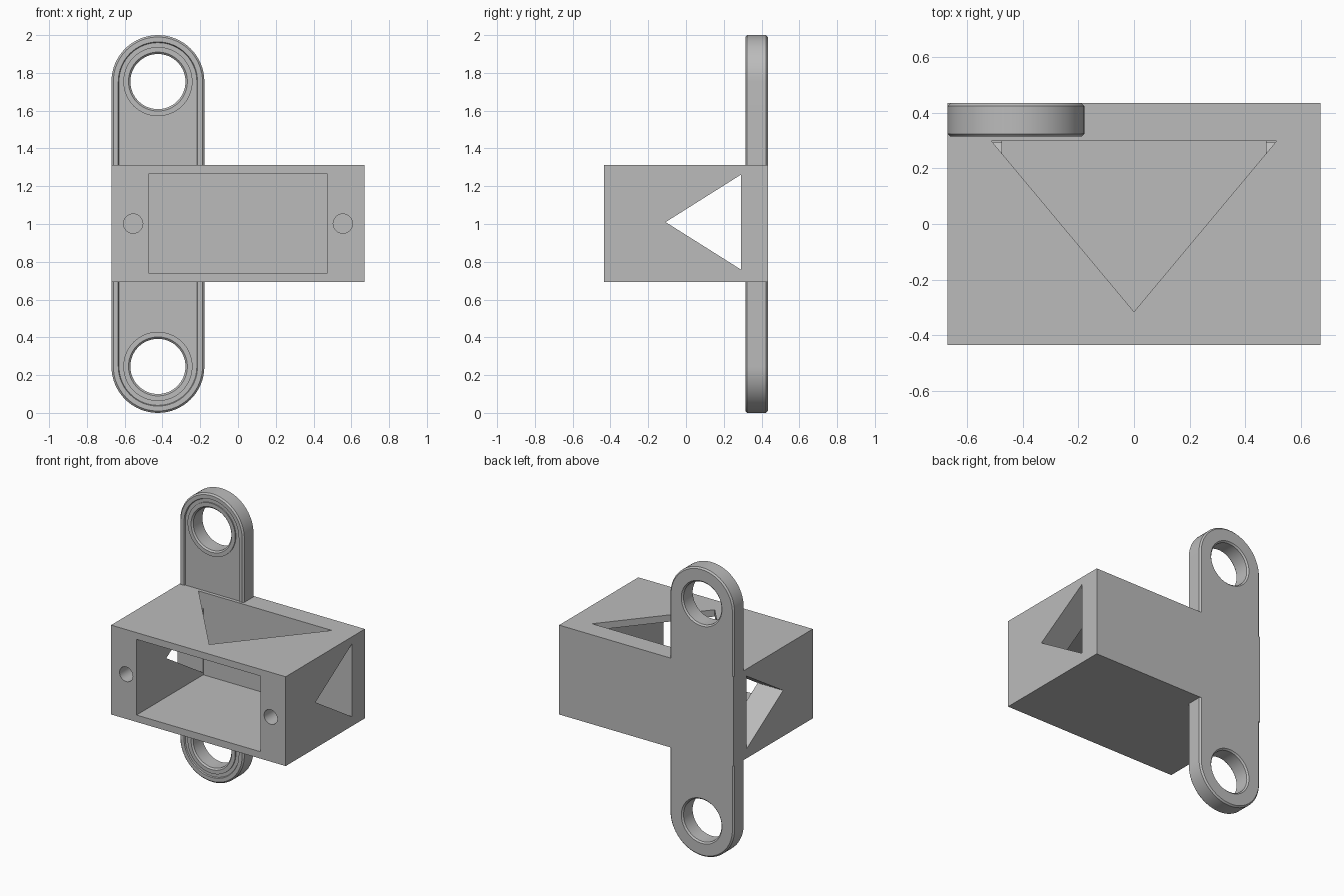
import bpy, bmesh
from math import pi, sin, cos
from mathutils import Vector

if "Cube" in bpy.data.objects:
    bpy.data.objects.remove(bpy.data.objects["Cube"])

grey = bpy.data.materials.new("plain grey")
grey.use_nodes = True
grey.diffuse_color = (0.5, 0.5, 0.5, 1)
grey.node_tree.nodes["Principled BSDF"].inputs["Base Color"].default_value = (0.5, 0.5, 0.5, 1)


def finish(bm, name):
    bmesh.ops.remove_doubles(bm, verts=bm.verts, dist=1e-5)
    bmesh.ops.recalc_face_normals(bm, faces=bm.faces)
    mesh = bpy.data.meshes.new(name)
    bm.to_mesh(mesh)
    bm.free()
    mesh.materials.append(grey)
    ob = bpy.data.objects.new(name, mesh)
    bpy.context.collection.objects.link(ob)
    return ob


def box(name, lo, hi):
    bm = bmesh.new()
    bmesh.ops.create_cube(bm, size=1)
    for v in bm.verts:
        v.co = [l + (c + 0.5) * (h - l) for c, l, h in zip(v.co, lo, hi)]
    return finish(bm, name)


def prism(name, outline, depth):
    bm = bmesh.new()
    face = bm.faces.new([bm.verts.new(p) for p in outline])
    new = bmesh.ops.extrude_face_region(bm, geom=[face])["geom"]
    moved = [g for g in new if isinstance(g, bmesh.types.BMVert)]
    bmesh.ops.translate(bm, verts=moved, vec=Vector(depth))
    return finish(bm, name)


def loft(name, x, z, half, rings, arc=32):
    """Rounded slot (a circle when half is 0) through rings of (radius, y)."""
    bm = bmesh.new()
    loops = []
    for r, y in rings:
        loop = []
        for end in (0, 1):
            shift = half if end == 0 else -half
            last = arc + 1 if half else arc
            for i in range(last):
                a = pi * (end + i / arc)
                loop.append(bm.verts.new((x + r * cos(a), y, z + shift + r * sin(a))))
        loops.append(loop)
    n = len(loops[0])
    for a, b in zip(loops, loops[1:]):
        for i in range(n):
            j = (i + 1) % n
            bm.faces.new((a[i], a[j], b[j], b[i]))
    bm.faces.new(loops[0])
    bm.faces.new(loops[-1])
    return finish(bm, name)


def combine(ob, other, operation):
    mod = ob.modifiers.new(operation, "BOOLEAN")
    mod.operation = operation
    mod.solver = "EXACT"
    mod.object = other
    bpy.ops.object.select_all(action="DESELECT")
    bpy.context.view_layer.objects.active = ob
    ob.select_set(True)
    bpy.ops.object.modifier_apply(modifier=mod.name)
    bpy.data.objects.remove(other)


X, Y, MID = 0.67, 0.434, 1.0
PX, R, HOLE_Z = -0.424, 0.246, 0.754
FRONT = 0.314

# Mounting plate with chamfered rim and shallow recessed front
plate = loft("mounting_plate", PX, MID, HOLE_Z, [
    (R - 0.01, Y), (R, Y - 0.01), (R, FRONT + 0.01), (R - 0.01, FRONT),
    (0.21, FRONT), (0.206, FRONT + 0.008)])

# Raised collars and chamfered through holes at both ends
for side in (-1, 1):
    z = MID + side * HOLE_Z
    combine(plate, loft("collar", PX, z, 0, [(0.183, FRONT), (0.183, 0.4)]), "UNION")
    combine(plate, loft("hole_cutter", PX, z, 0, [
        (0.166, FRONT - 0.01), (0.146, FRONT + 0.01),
        (0.146, Y - 0.01), (0.166, Y + 0.01)]), "DIFFERENCE")

# Hollow housing, open at the front
housing = box("housing", (-X, -Y, 0.692), (X, Y, 1.312))
combine(housing, box("cavity_cutter", (-0.475, -1, 0.74), (0.475, 0.298, 1.265)), "DIFFERENCE")

# Triangular windows through both sides and the roof
combine(housing, prism("side_cutter", [(-1, -0.108, 1.01), (-1, 0.292, 0.758), (-1, 0.292, 1.262)],
                       (2, 0, 0)), "DIFFERENCE")
combine(housing, prism("roof_cutter", [(-0.512, 0.298, 1.2), (0.512, 0.298, 1.2), (0, -0.315, 1.2)],
                       (0, 0, 0.3)), "DIFFERENCE")

# Blind screw holes beside the opening
for side in (-1, 1):
    combine(housing, loft("screw_cutter", side * 0.555, 1.002, 0, [(0.051, -0.5), (0.051, -0.18)], 16),
            "DIFFERENCE")

# Join the plate to the housing
combine(housing, plate, "UNION")
housing.name = "housing_with_mounting_plate"
bpy.ops.object.shade_smooth_by_angle(angle=pi / 6)
